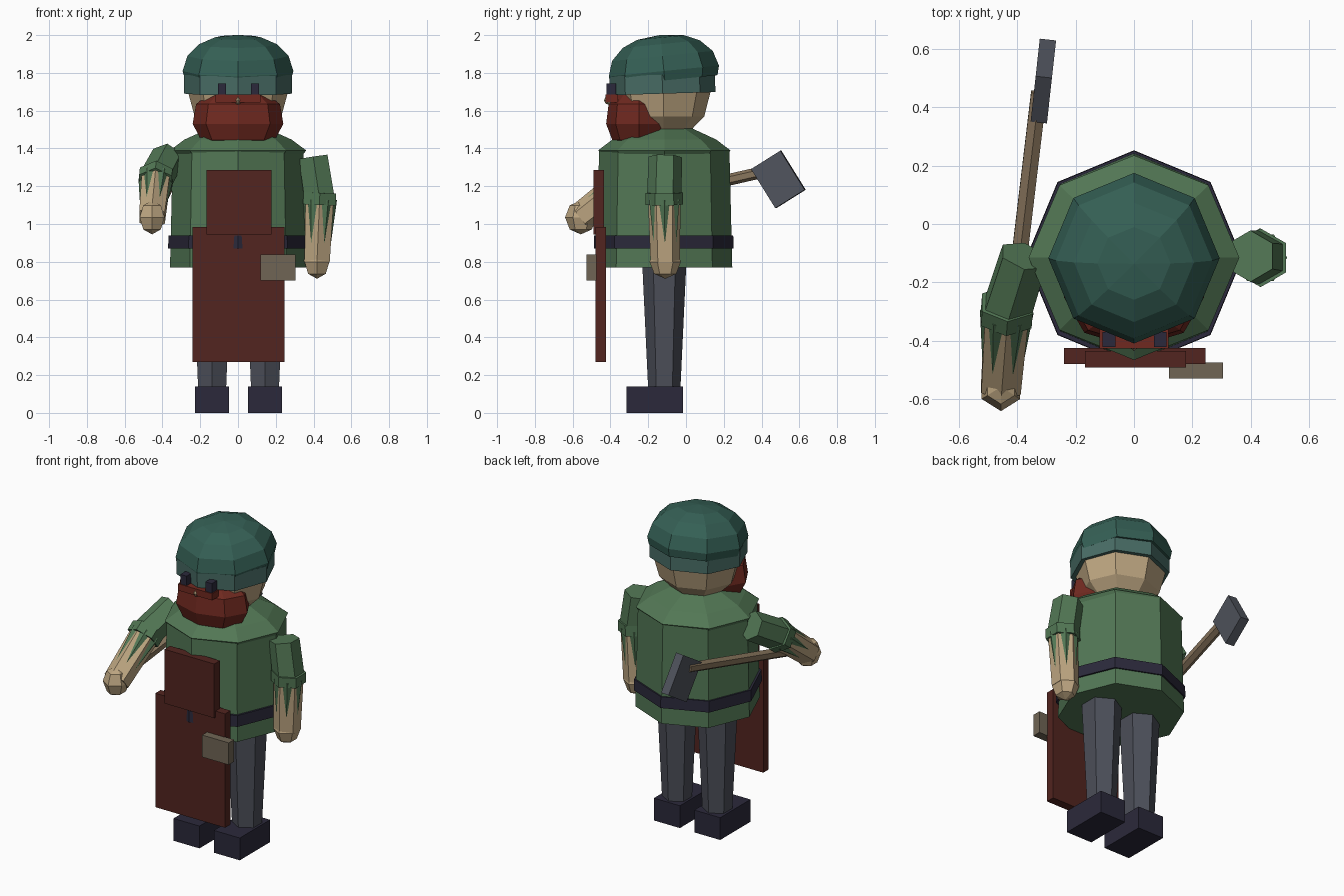
import bpy, bmesh, math
from mathutils import Vector, Matrix

if "Cube" in bpy.data.objects:
    bpy.data.objects.remove(bpy.data.objects["Cube"])

COL = {
    "green": (.085, .185, .09), "hat": (.035, .115, .09), "band": (.065, .15, .13),
    "skin": (.51, .38, .22), "beard": (.16, .022, .014), "apron": (.085, .018, .014),
    "navy": (.024, .022, .043), "trouser": (.072, .078, .1), "steel": (.08, .088, .11),
    "wood": (.25, .18, .11), "pouch": (.16, .13, .09),
}


def material(key):
    m = bpy.data.materials.get(key)
    if not m:
        m = bpy.data.materials.new(key)
        m.diffuse_color = (*COL[key], 1)
        m.use_nodes = True
        m.node_tree.nodes["Principled BSDF"].inputs["Base Color"].default_value = m.diffuse_color
    return m


def add(name, bm, key, mat):
    bmesh.ops.recalc_face_normals(bm, faces=bm.faces[:])
    me = bpy.data.meshes.new(name)
    bm.to_mesh(me)
    bm.free()
    me.materials.append(material(key))
    ob = bpy.data.objects.new(name, me)
    ob.matrix_world = mat
    bpy.context.collection.objects.link(ob)
    return ob


def lathe(name, key, profile, n=8, mat=Matrix(), sx=1, sy=1, twist=0):
    """Closed faceted solid from (radius, height) pairs; a corner points along y."""
    bm = bmesh.new()
    rings = []
    for r, z in profile:
        ring = []
        for k in range(n):
            a = math.pi / 2 + twist + k * math.tau / n
            ring.append(bm.verts.new((r * sx * math.cos(a), r * sy * math.sin(a), z)))
        rings.append(ring)
    for a, b in zip(rings, rings[1:]):
        for k in range(n):
            j = (k + 1) % n
            bm.faces.new((a[k], a[j], b[j], b[k]))
    bm.faces.new(rings[0])
    bm.faces.new(rings[-1])
    bmesh.ops.remove_doubles(bm, verts=bm.verts[:], dist=1e-4)
    return add(name, bm, key, mat)


def limb(name, key, p0, p1, r0, r1, n=6, twist=0):
    """Tapered prism between two points."""
    p0, p1 = Vector(p0), Vector(p1)
    z = (p1 - p0).normalized()
    x = (Vector((1, 0, 0)) - z * z.x).normalized()
    y = z.cross(x)
    mat = Matrix.Translation(p0) @ Matrix((x, y, z)).transposed().to_4x4()
    return lathe(name, key, [(r0, 0), (r1, (p1 - p0).length)], n, mat, twist=twist)


def box(name, key, lo, hi, rot=None):
    lo, hi = Vector(lo), Vector(hi)
    bm = bmesh.new()
    bmesh.ops.create_cube(bm, size=1)
    bmesh.ops.scale(bm, vec=hi - lo, verts=bm.verts[:])
    mat = Matrix.Translation((lo + hi) / 2)
    return add(name, bm, key, mat @ rot if rot else mat)


def ball(name, key, c, rx, ry, rz, n=8, rings=6):
    prof = [(math.sin(math.pi * i / rings), -rz * math.cos(math.pi * i / rings))
            for i in range(rings + 1)]
    return lathe(name, key, prof, n, Matrix.Translation(c), rx, ry)


def at(y, z=0):
    return Matrix.Translation((0, y, z))


# Tunic, shoulders and belt
lathe("tunic", "green", [(.36, .77), (.345, 1.39)], mat=at(-.115))
lathe("shoulder_yoke", "green", [(.33, 1.36), (.35, 1.39), (.275, 1.447), (.15, 1.505)],
      mat=at(-.115), sx=1.03)
lathe("belt", "navy", [(.37, .87), (.368, .94)], mat=at(-.118))

# Apron and pouch
box("apron_skirt", "apron", (-.24, -.478, .27), (.245, -.424, .985))
box("apron_bib", "apron", (-.168, -.49, .945), (.178, -.434, 1.285))
box("pouch", "pouch", (.12, -.528, .70), (.305, -.474, .838))

# Legs and boots
for side, x in (("left", -.137), ("right", .143)):
    limb(side + "_leg", "trouser", (x, -.115, .12), (x, -.115, .82), .085, .118)
    box(side + "_boot", "navy", (x - .09, -.315, 0), (x + .09, -.015, .14))

# Head, beard and face
ball("head", "skin", (0, -.12, 1.70), .265, .25, .26)
lathe("beard", "beard", [(.13, 1.42), (.195, 1.445), (.24, 1.53), (.222, 1.635), (.15, 1.69)],
      mat=at(-.25), sy=.72)
box("moustache", "beard", (-.118, -.425, 1.643), (.118, -.36, 1.685))
ball("nose", "skin", (0, -.405, 1.655), .02, .03, .025, 6, 4)
for side, x in (("left", -.085), ("right", .09)):
    box(side + "_eye", "navy", (x - .022, -.42, 1.685), (x + .022, -.37, 1.745))

# Hat: straight band with a tilted faceted dome
lathe("hat_band", "band", [(.285, -.045), (.286, .055)],
      mat=at(-.125, 1.735) @ Matrix.Rotation(.03, 4, 'X'), sy=.98)
lathe("hat_dome", "hat",
      [(.28, -.03), (.293, .02), (.268, .10), (.205, .163), (.125, .198), (0, .212)],
      mat=at(-.115, 1.79) @ Matrix.Rotation(.1, 4, 'X'))


# Arms: sleeve core runs on inside the forearm so its corners poke out
def arm(side, shoulder, elbow, hand, twist):
    s, e, h = Vector(shoulder), Vector(elbow), Vector(hand)
    d = (h - e).normalized()
    limb(side + "_upper_sleeve", "green", s, e, .088, .092)
    limb(side + "_lower_sleeve", "green", e, e.lerp(h, .75), .092, .068, twist=twist)
    limb(side + "_cuff", "green", e - d * .035, e + d * .028, .1, .1)
    limb(side + "_forearm", "skin", e, h, .086, .078)
    ball(side + "_hand", "skin", h, .076, .083, .09, 6, 4)


arm("right", (.398, -.11, 1.355), (.432, -.115, 1.13), (.418, -.11, .80), math.pi / 6)
arm("left", (-.375, -.11, 1.35), (-.435, -.30, 1.235), (-.455, -.557, 1.035), math.pi / 6)

# Axe held in the left hand
limb("axe_handle", "wood", (-.448, -.58, 1.05), (-.325, .45, 1.285), .031, .031)
box("axe_head", "steel", (-.338, .397, 1.114), (-.282, .581, 1.358),
    Matrix.Rotation(-.11, 4, 'Z') @ Matrix.Rotation(math.radians(32), 4, 'X'))
